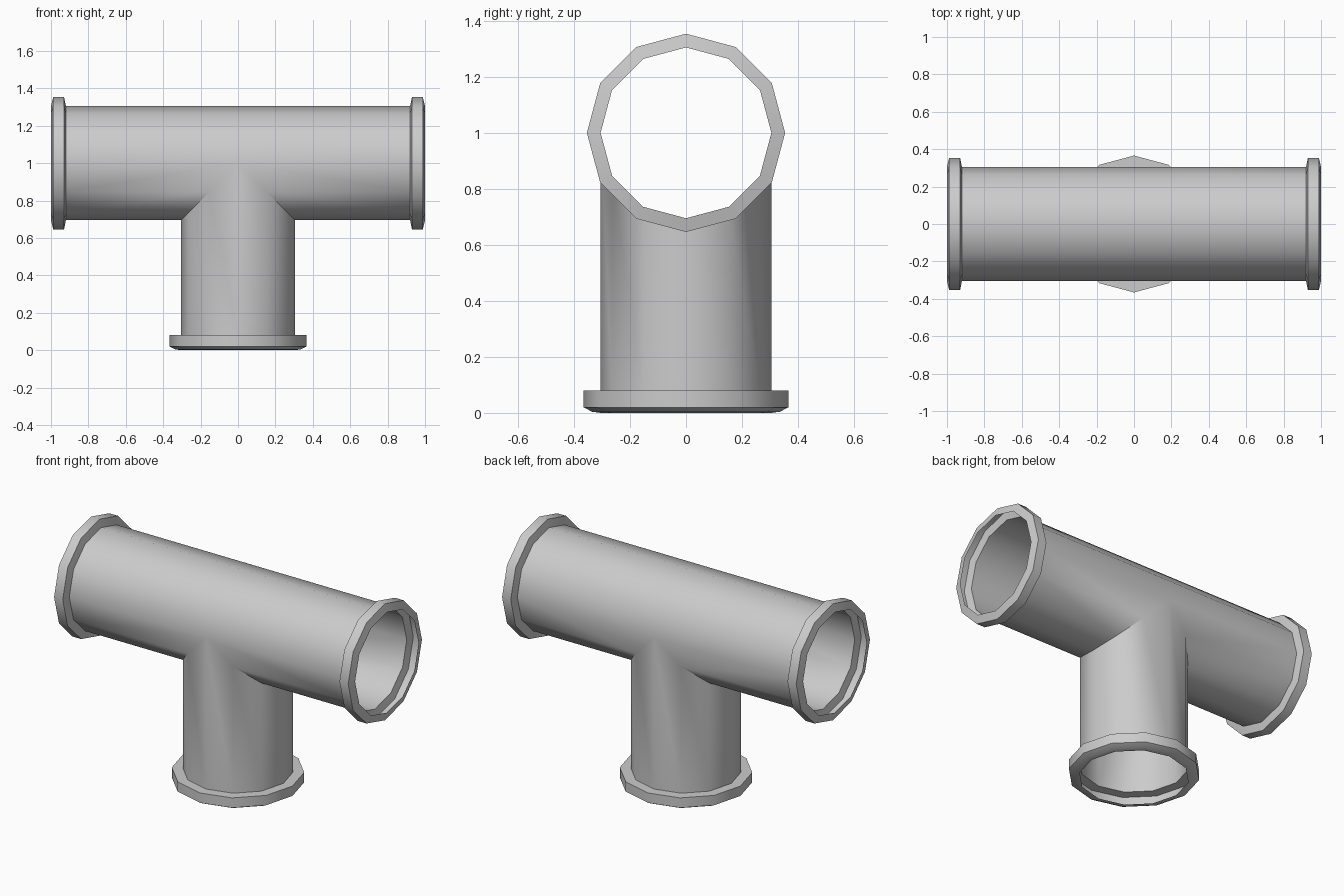
import bpy, bmesh, math
from mathutils import Vector

if "Cube" in bpy.data.objects:
    bpy.data.objects.remove(bpy.data.objects["Cube"])

N = 12        # sides of every pipe
R = 0.305     # pipe radius
CZ = 1.0      # height of the horizontal pipe's axis
ANG = [2 * math.pi * i / N for i in range(N)]


def finish(name, bm, is_outward):
    """Weld, orient normals outward, shade smooth by angle."""
    bmesh.ops.remove_doubles(bm, verts=bm.verts, dist=1e-4)
    bmesh.ops.recalc_face_normals(bm, faces=bm.faces)
    bm.normal_update()
    if sum(is_outward(f) for f in bm.faces) < 0:
        bmesh.ops.reverse_faces(bm, faces=bm.faces)
    me = bpy.data.meshes.new(name)
    bm.to_mesh(me)
    bm.free()
    ob = bpy.data.objects.new(name, me)
    bpy.context.collection.objects.link(ob)
    bpy.ops.object.select_all(action='DESELECT')
    ob.select_set(True)
    bpy.context.view_layer.objects.active = ob
    bpy.ops.object.shade_smooth_by_angle(angle=math.radians(35))
    return ob


def bridge(bm, ring_a, ring_b):
    """Quads between two rings, skipping collapsed corners."""
    a = [bm.verts.new(p) for p in ring_a]
    b = [bm.verts.new(p) for p in ring_b]
    for i in range(N):
        j = (i + 1) % N
        bm.faces.new((a[i], a[j], b[j], b[i]))


def x_ring(x, r):
    return [Vector((x, r * math.sin(a), CZ + r * math.cos(a))) for a in ANG]


def z_ring(z, r):
    return [Vector((r * math.sin(a), r * math.cos(a), z)) for a in ANG]


# Tee shell: two arms and a leg meeting on mitred seams
bm = bmesh.new()
for s in (-1, 1):
    seam = x_ring(0, R)
    for p in seam:
        p.x = s * max(0.0, CZ - p.z)
    bridge(bm, x_ring(s * 0.92, R), seam)
leg_top = z_ring(CZ, R)
for p in leg_top:
    p.z = CZ - abs(p.x)
bridge(bm, z_ring(0.08, R), leg_top)


def shell_out(f):
    c = f.calc_center_median()
    axis = Vector((c.x, 0, CZ)) if c.z > 0.7 else Vector((0, 0, c.z))
    return f.normal.dot(c - axis) * f.calc_area()


finish("tee_pipe", bm, shell_out)


# Flanges: hollow collars lathed from a (position, radius) profile
def flange(name, ring, profile, centre):
    bm = bmesh.new()
    for (p0, r0), (p1, r1) in zip(profile, profile[1:]):
        bridge(bm, ring(p0, r0), ring(p1, r1))
    finish(name, bm, lambda f: f.normal.dot(f.calc_center_median() - centre) * f.calc_area())


for s, side in ((-1, "left"), (1, "right")):
    flange(side + "_flange", x_ring,
           [(s * 0.92, R), (s * 0.93, 0.354), (s * 0.988, 0.354), (s * 1.0, R)],
           Vector((s * 0.96, 0, CZ)))
flange("bottom_flange", z_ring,
       [(0.08, R), (0.08, 0.366), (0.02, 0.366), (0.004, 0.335), (0.0, R)],
       Vector((0, 0, 0.04)))
